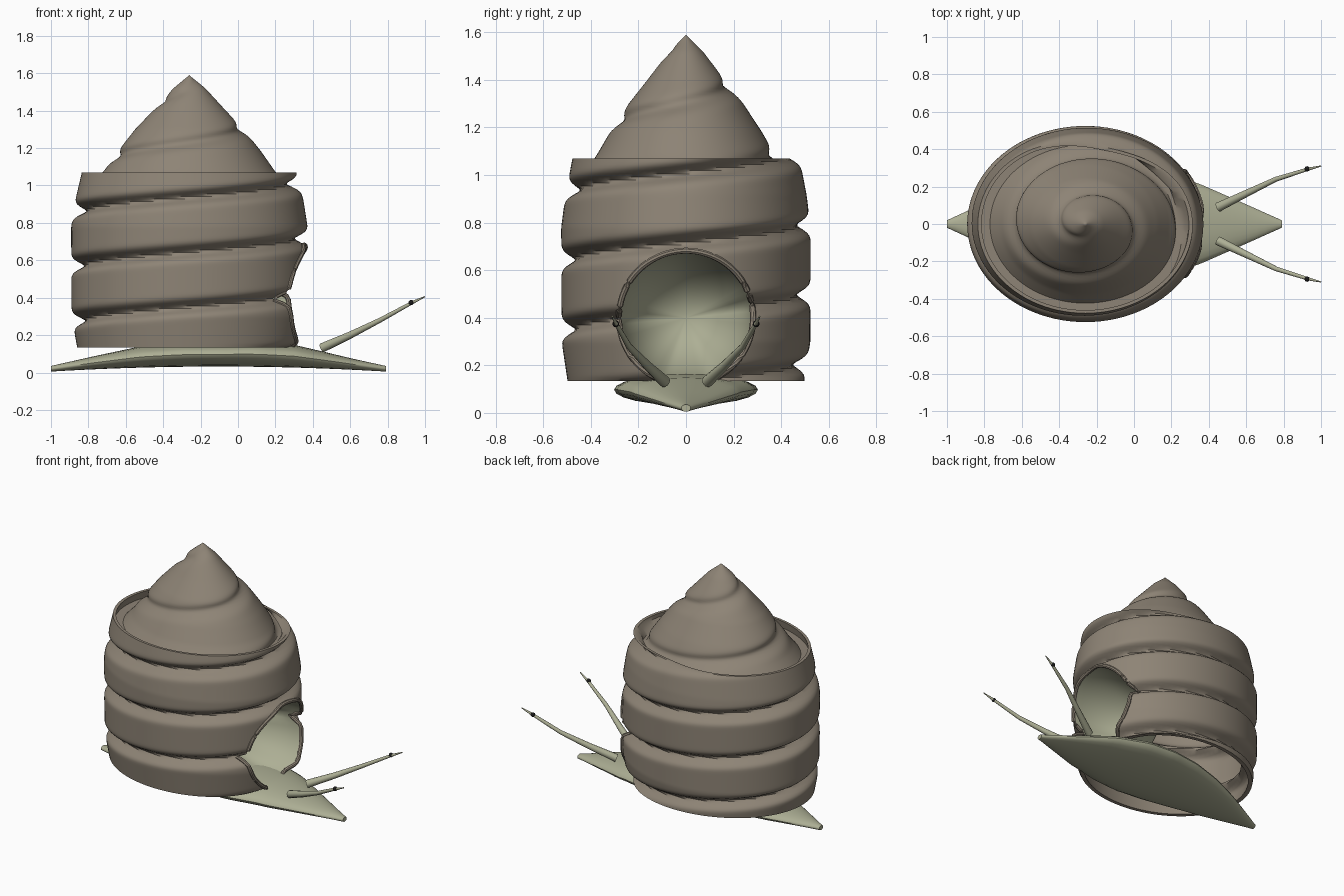
import bpy, bmesh, math
from mathutils import Vector

if "Cube" in bpy.data.objects:
    bpy.data.objects.remove(bpy.data.objects["Cube"])

CX, SQ, PITCH = -0.26, 0.83, 0.293      # shell axis, y squash, coil pitch
MZ, MR = 0.40, 0.282                    # mouth centre height and radius


def mat(name, rgb):
    m = bpy.data.materials.new(name)
    m.diffuse_color = (*rgb, 1)
    m.use_nodes = True
    m.node_tree.nodes["Principled BSDF"].inputs["Base Color"].default_value = m.diffuse_color
    return m


SHELL = mat("shell_brown", (0.27, 0.23, 0.18))
BODY = mat("body_green", (0.42, 0.43, 0.30))
BLACK = mat("eye_black", (0.01, 0.01, 0.01))


def lerp(table, v):
    for (a, p), (b, q) in zip(table, table[1:]):
        if v <= b:
            return p + (q - p) * max(0, (v - a) / (b - a))
    return table[-1][1]


def make(name, rings, material, closed=True, start=None, end=None, angle=40):
    """Loft rings of points, with optional poles at either end."""
    bm = bmesh.new()
    vs = [[bm.verts.new(p) for p in r] for r in rings]
    n = len(rings[0])
    for a, b in zip(vs, vs[1:]):
        for i in range(n if closed else n - 1):
            j = (i + 1) % n
            bm.faces.new((a[i], a[j], b[j], b[i]))
    for ring, pole in ((vs[0], start), (vs[-1], end)):
        if pole is not None:
            c = bm.verts.new(pole)
            for i in range(n if closed else n - 1):
                bm.faces.new((ring[i], ring[(i + 1) % n], c))
    bmesh.ops.recalc_face_normals(bm, faces=bm.faces)
    me = bpy.data.meshes.new(name)
    bm.to_mesh(me)
    bm.free()
    ob = bpy.data.objects.new(name, me)
    bpy.context.collection.objects.link(ob)
    me.materials.append(material)
    smooth(ob, angle)
    return ob


def smooth(ob, angle=40):
    bpy.ops.object.select_all(action='DESELECT')
    ob.select_set(True)
    bpy.context.view_layer.objects.active = ob
    bpy.ops.object.shade_smooth_by_angle(angle=math.radians(angle))


# Shell radius with a spiral groove
WALL = [(.135, .60), (.3, .63), (.78, .632), (.92, .61), (1.07, .575)]
SPIRE = [(1.02, .51), (1.08, .455), (1.18, .385), (1.3, .29), (1.4, .195),
         (1.52, .085), (1.59, 0)]


def groove(z, th):
    d = (z - 0.423 - PITCH * th / math.tau) / PITCH
    d = (d - round(d)) * PITCH
    return math.exp(-(d / 0.03) ** 2)


def wall_r(z, th):
    return lerp(WALL, z) - 0.07 * groove(z, th)


def spire_r(z, th):
    r = lerp(SPIRE, z)
    return r - min(0.032, 0.14 * r) * groove(z, th)


def ring(fn, z, off=0.0, n=96):
    out = []
    for i in range(n):
        th = math.tau * i / n
        r = fn(z, th) - off
        out.append((CX + r * math.cos(th), SQ * r * math.sin(th), z))
    return out


def steps(a, b, n):
    return [a + (b - a) * i / n for i in range(n + 1)]


# Shell: inner wall, outer wall, open rim and spire as one closed skin
rings = [ring(wall_r, z, .03) for z in steps(.97, .135, 50)]
rings += [ring(wall_r, z) for z in steps(.135, 1.07, 72)]
rings += [ring(wall_r, z, .02) for z in (1.07, 1.045, 1.02)]
rings += [ring(spire_r, z) for z in steps(1.02, 1.58, 44)]
shell = make("shell", rings, SHELL, start=(CX, 0, .97), end=(CX, 0, 1.59))

# Mouth opening cut through the front of the shell
bpy.ops.mesh.primitive_cylinder_add(vertices=64, radius=MR, depth=.7,
                                    location=(.45, 0, MZ), rotation=(0, math.pi / 2, 0))
cutter = bpy.context.object
cutter.hide_render = True
cutter.data.materials.append(SHELL)
mod = shell.modifiers.new("mouth", 'BOOLEAN')
mod.operation, mod.solver, mod.object = 'DIFFERENCE', 'EXACT', cutter
bpy.context.view_layer.objects.active = shell
bpy.ops.object.modifier_apply(modifier="mouth")
bpy.data.objects.remove(cutter)
smooth(shell)


def shell_x(y, z):
    th = 0.0
    for _ in range(12):
        th = math.asin(max(-1, min(1, y / (SQ * wall_r(z, th)))))
    return CX + wall_r(z, th) * math.cos(th)


def mouth_point(a, r=MR):
    y, z = r * math.sin(a), max(.135, MZ + r * math.cos(a))
    return Vector((shell_x(y, z), y, z))


def tube(name, pts, radii, material, n=12):
    """Round tube along a path, capped at both ends."""
    pts = [Vector(p) for p in pts]
    out = []
    for i, (p, r) in enumerate(zip(pts, radii)):
        d = (pts[min(i + 1, len(pts) - 1)] - pts[max(i - 1, 0)]).normalized()
        u = d.cross(Vector((0.3, 0.1, 1)) if abs(d.z) < .8 else Vector((1, 0, 0))).normalized()
        v = d.cross(u)
        out.append([p + r * (u * math.cos(math.tau * k / n) + v * math.sin(math.tau * k / n))
                    for k in range(n)])
    return make(name, out, material, start=pts[0], end=pts[-1])


# Raised lip around the mouth
arc = math.acos((.137 - MZ) / MR)
path = [mouth_point(a) for a in steps(-arc, arc, 72)]
tube("mouth_lip", path, [.013] * len(path), SHELL, 8)

# Hollow lining inside the mouth
lining = []
for t in steps(0, .96, 14):
    s, c = math.sin(t * math.pi / 2), math.cos(t * math.pi / 2)
    row = []
    for k in range(64):
        p = mouth_point(math.tau * k / 64, MR - .003)
        row.append(((p.x - .015) * (1 - s) - .15 * s, p.y * c, MZ + (p.z - MZ) * c))
    lining.append(row)
bowl = make("mouth_lining", lining, BODY, end=(-.15, 0, MZ), angle=60)
bowl.data.flip_normals()

# Foot: pointed flat body with a lens cross-section
WIDTH = [(-1, .02), (-.88, .075), (-.7, .155), (-.5, .225), (-.3, .278), (-.1, .303),
         (.1, .288), (.35, .215), (.6, .105), (.79, .02)]
TOP = [(-1, .035), (-.77, .087), (-.52, .14), (-.3, .16), (.1, .165), (.3, .148),
       (.45, .113), (.6, .077), (.79, .035)]
foot = []
for x in steps(-1, .79, 40):
    w, zt = lerp(WIDTH, x), lerp(TOP, x)
    zb = .005 + .027 * (1 - ((x + .105) / .895) ** 2)
    mid, h = (zt + zb) / 2, (zt - zb) / 2
    foot.append([(x, w * math.cos(math.tau * k / 24), mid + h * math.sin(math.tau * k / 24))
                 for k in range(24)])
make("foot", foot, BODY, start=(-1, 0, .02), end=(.79, 0, .02))

# Feelers with eyes
for side, s in (("left", 1), ("right", -1)):
    tube(side + "_feeler",
         [(.45, s * .09, .132), (.6, s * .163, .2), (.76, s * .24, .28),
          (.93, s * .293, .373), (1, s * .31, .406)],
         [.025, .019, .013, .009, .003], BODY)
    bpy.ops.mesh.primitive_uv_sphere_add(segments=16, ring_count=10, radius=.014,
                                         location=(.926, s * .295, .374))
    eye = bpy.context.object
    eye.name = side + "_eye"
    eye.data.materials.append(BLACK)
    smooth(eye)
